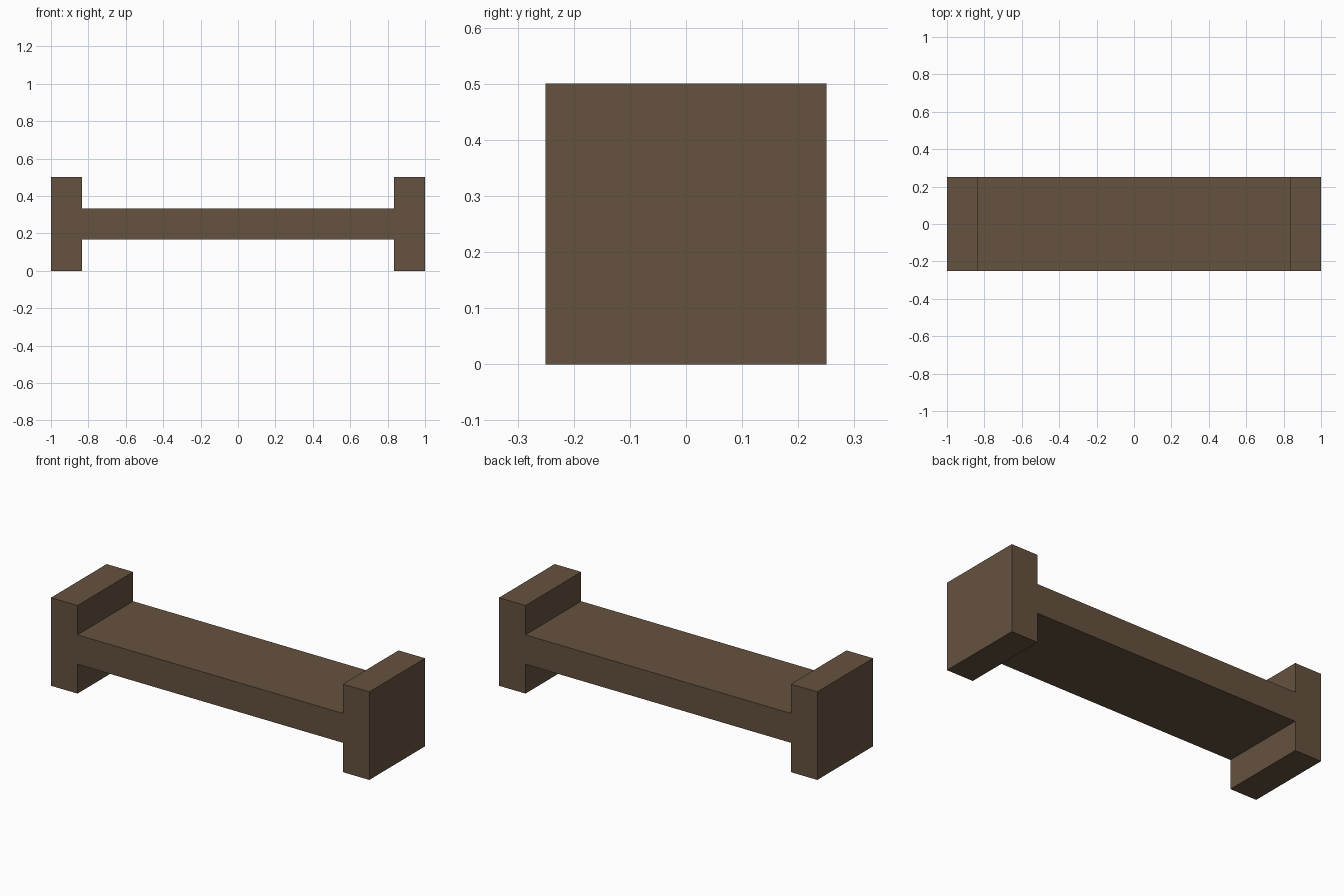
import bpy
import bmesh

cube = bpy.data.objects.get("Cube")
if cube:
    bpy.data.objects.remove(cube, do_unlink=True)

# Overall sizes
HALF_LENGTH = 1.0
HALF_DEPTH = 0.25
HEIGHT = 0.5
THICK = HEIGHT / 3          # seat board and end blocks share one thickness
INNER = HALF_LENGTH - THICK

# Brown wood
wood = bpy.data.materials.new("brown_wood")
wood.use_nodes = True
colour = (0.130, 0.084, 0.051, 1.0)
wood.diffuse_color = colour
wood.node_tree.nodes["Principled BSDF"].inputs["Base Color"].default_value = colour

# Bench: seat with an upright block at each end, one extruded H profile
right_half = [(INNER, THICK), (INNER, 0), (HALF_LENGTH, 0),
              (HALF_LENGTH, HEIGHT), (INNER, HEIGHT), (INNER, 2 * THICK)]
profile = right_half + [(-x, z) for x, z in reversed(right_half)]

bm = bmesh.new()
front = bm.faces.new([bm.verts.new((x, -HALF_DEPTH, z)) for x, z in profile])
extruded = bmesh.ops.extrude_face_region(bm, geom=[front], use_keep_orig=True)
back_verts = [g for g in extruded["geom"] if isinstance(g, bmesh.types.BMVert)]
bmesh.ops.translate(bm, verts=back_verts, vec=(0, 2 * HALF_DEPTH, 0))
bmesh.ops.recalc_face_normals(bm, faces=bm.faces)

mesh = bpy.data.meshes.new("bench")
bm.to_mesh(mesh)
bm.free()
mesh.materials.append(wood)
bench = bpy.data.objects.new("bench", mesh)
bpy.context.collection.objects.link(bench)
